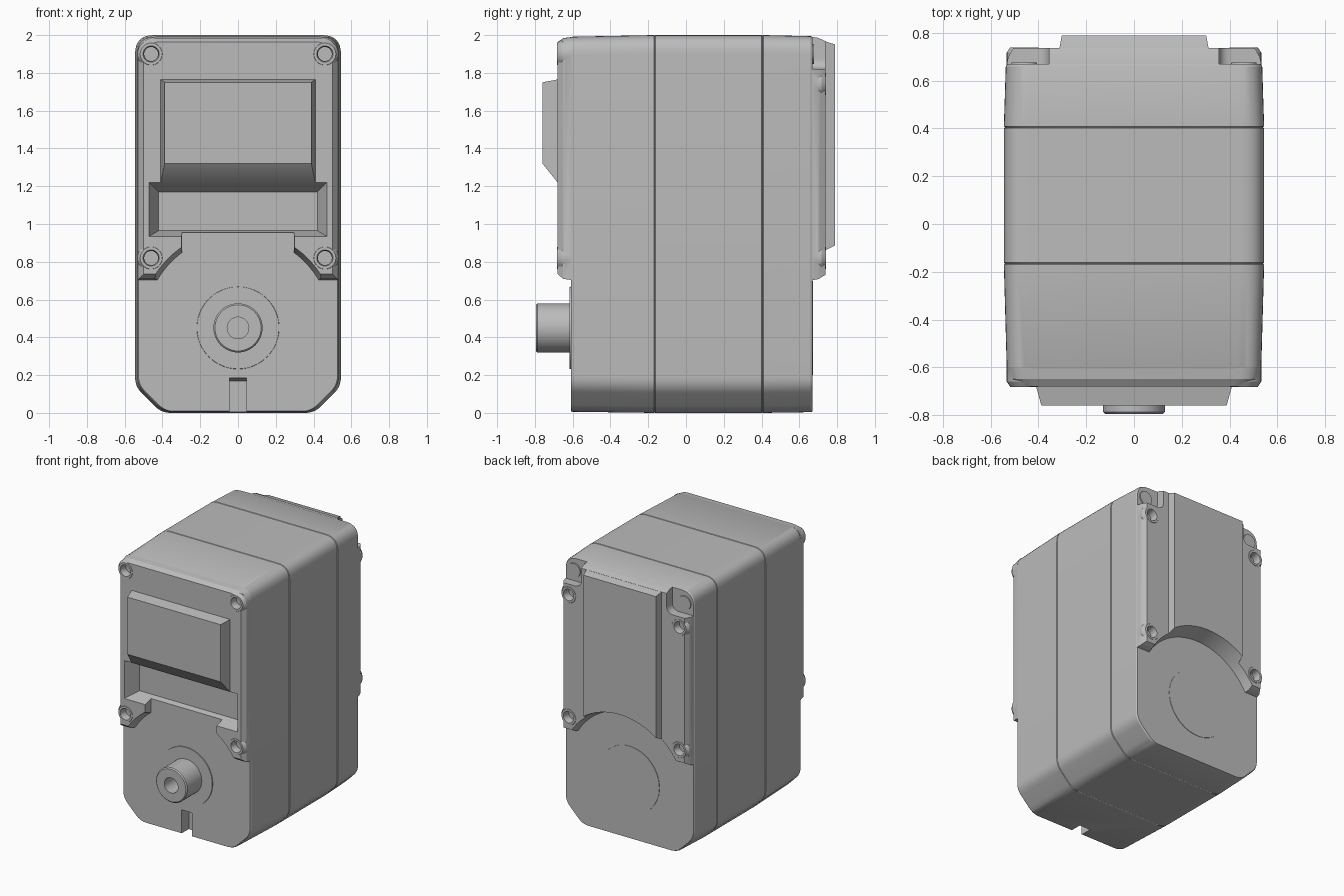
import bpy, bmesh, math
from mathutils import Vector

cube = bpy.data.objects.get("Cube")
if cube:
    bpy.data.objects.remove(cube, do_unlink=True)

grey = bpy.data.materials.new("plain grey")
grey.use_nodes = True
grey.diffuse_color = (0.5, 0.5, 0.5, 1)
grey.node_tree.nodes["Principled BSDF"].inputs["Base Color"].default_value = (0.5, 0.5, 0.5, 1)

AXIS = 0.45       # height of the output shaft
SCREW_X = 0.46


# ---- helpers: outlines are (x, z) lists, lofts run along y ----
def rounded(corners, n=8):
    """Round each (x, z, cut) corner of a polygon."""
    out = []
    for i, (x, z, cut) in enumerate(corners):
        p = Vector((x, z))
        a = p + (Vector(corners[i - 1][:2]) - p).normalized() * cut
        b = p + (Vector(corners[(i + 1) % len(corners)][:2]) - p).normalized() * cut
        if cut == 0:
            out.append(p)
            continue
        for k in range(n + 1):
            t = k / n
            out.append(a * (1 - t) ** 2 + p * 2 * t * (1 - t) + b * t * t)
    return out


def rect(x0, x1, z0, z1, top=0.0, bottom=0.0):
    return rounded([(x0, z0, bottom), (x1, z0, bottom), (x1, z1, top), (x0, z1, top)])


def circle(r, x=0.0, z=AXIS, n=48):
    return [Vector((x + r * math.cos(a), z + r * math.sin(a)))
            for a in (2 * math.pi * k / n for k in range(n))]


def body_outline(inset):
    w, lo, hi, c = 0.545 - inset, inset * 0.5, 2 - inset * 0.7, 0.14
    return rounded([(-w + c, lo, 0.05), (w - c, lo, 0.05), (w, lo + c, 0.05),
                    (w, hi, 0.1), (-w, hi, 0.1), (-w, lo + c, 0.05)])


def plate_outline(inset):
    w = 0.545 - inset
    return rect(-w, w, 0.69 + inset, 2 - inset * 0.8, top=0.09)


def loft(name, sections):
    """Solid through (y, outline) sections with capped ends."""
    bm = bmesh.new()
    rings = [[bm.verts.new((p.x, y, p.y)) for p in outline] for y, outline in sections]
    for a, b in zip(rings, rings[1:]):
        for i in range(len(a)):
            bm.faces.new((a[i - 1], a[i], b[i], b[i - 1]))
    bm.faces.new(rings[0])
    bm.faces.new(rings[-1])
    bmesh.ops.recalc_face_normals(bm, faces=bm.faces)
    mesh = bpy.data.meshes.new(name)
    bm.to_mesh(mesh)
    bm.free()
    mesh.materials.append(grey)
    obj = bpy.data.objects.new(name, mesh)
    bpy.context.collection.objects.link(obj)
    return obj


def combine(obj, tool, operation="DIFFERENCE"):
    """Apply a boolean and remove the tool."""
    bpy.context.view_layer.objects.active = obj
    mod = obj.modifiers.new("boolean", "BOOLEAN")
    mod.operation, mod.object, mod.solver = operation, tool, "EXACT"
    bpy.ops.object.modifier_apply(modifier=mod.name)
    bpy.data.objects.remove(tool, do_unlink=True)


def screw_corners(plate, heights, side, base, top):
    """Bosses with countersunk holes; side is the y direction they face."""
    spots = [(sx * SCREW_X, z) for sx in (-1, 1) for z in heights]
    for x, z in spots:
        boss = loft("boss", [(base, circle(0.073, x, z, 32)), (top - side * 0.02, circle(0.073, x, z, 32)),
                             (top + side * 0.002, circle(0.058, x, z, 32))])
        combine(plate, boss, "UNION")
    for x, z in spots:
        hole = loft("hole", [(top + side * 0.02, circle(0.048, x, z, 24)), (top - side * 0.02, circle(0.037, x, z, 24)),
                             (top - side * 0.055, circle(0.037, x, z, 24))])
        combine(plate, hole)


def recess_cutter():
    return loft("recess", [(-0.702, rect(-0.48, 0.48, 0.929, 1.23)),
                           (-0.57, rect(-0.42, 0.42, 0.965, 1.17))])


# ---- housing: three shells parted by fine grooves ----
front_cover = loft("front_cover", [(-0.61, body_outline(0.018)), (-0.6, body_outline(0.012)),
                                   (-0.17, body_outline(0)), (-0.166, body_outline(0.005))])
loft("middle_housing", [(-0.166, body_outline(0.005)), (-0.162, body_outline(0)),
                        (0.401, body_outline(0)), (0.405, body_outline(0.005))])
loft("back_cover", [(0.405, body_outline(0.005)), (0.409, body_outline(0)),
                    (0.66, body_outline(0.008)), (0.67, body_outline(0.014))])
combine(front_cover, recess_cutter())
combine(front_cover, loft("slot", [(-0.7, rect(-0.045, 0.045, -0.1, 0.2)),
                                   (-0.52, rect(-0.045, 0.045, -0.1, 0.17))]))

# ---- front plate with shaft clearance and wide recess ----
front_plate = loft("front_plate", [(-0.6, plate_outline(0.012)), (-0.65, plate_outline(0.02)),
                                   (-0.68, plate_outline(0.045))])
screw_corners(front_plate, (0.82, 1.9), -1, -0.6, -0.68)
combine(front_plate, loft("clearance", [(-0.72, circle(0.535, n=96)), (-0.59, circle(0.49, n=96))]))
combine(front_plate, loft("gap", [(-0.72, rect(-0.3, 0.3, 0.6, 1.1)), (-0.59, rect(-0.295, 0.295, 0.6, 1.1))]))
combine(front_plate, recess_cutter())

# ---- raised block on the front ----
loft("front_block", [(-0.67, rect(-0.41, 0.41, 1.215, 1.767)), (-0.68, rect(-0.41, 0.41, 1.22, 1.765)),
                     (-0.76, rect(-0.388, 0.388, 1.32, 1.75))])

# ---- output shaft ----
loft("shaft_seat", [(-0.6, circle(0.22)), (-0.616, circle(0.217))])
shaft = loft("output_shaft", [(-0.6, circle(0.13)), (-0.787, circle(0.13)), (-0.795, circle(0.122))])
combine(shaft, loft("bore", [(-0.82, circle(0.057)), (-0.64, circle(0.057))]))


# ---- back plate and centre panel, both cleared by a tapered arc ----
def back_arc():
    return loft("arc", [(0.6, circle(0.475, n=96)), (0.82, circle(0.54, n=96))])


back_plate = loft("back_plate", [(0.66, plate_outline(0.01)), (0.7, plate_outline(0.018)),
                                 (0.738, plate_outline(0.04))])
screw_corners(back_plate, (0.82, 1.74), 1, 0.66, 0.738)
combine(back_plate, back_arc())
for s in (-1, 1):
    x0, x1 = sorted((s * 0.355, s * 0.7))
    combine(back_plate, loft("pocket", [(0.65, rect(x0, x1, 1.82, 2.2, bottom=0.06)),
                                        (0.8, rect(x0, x1, 1.82, 2.2, bottom=0.06))]))
    loft("pocket_screw_" + ("right" if s < 0 else "left"),
         [(0.66, circle(0.055, s * SCREW_X, 1.9, 24)), (0.677, circle(0.052, s * SCREW_X, 1.9, 24))])

back_panel = loft("back_panel", [(0.66, rect(-0.325, 0.325, 0.7, 1.983)), (0.738, rect(-0.312, 0.312, 0.7, 1.967)),
                                 (0.79, rect(-0.302, 0.302, 0.7, 1.95))])
combine(back_panel, back_arc())
loft("back_disc", [(0.66, circle(0.25)), (0.673, circle(0.249))])

# ---- shading ----
for obj in bpy.context.collection.objects:
    if obj.type == "MESH":
        bpy.ops.object.select_all(action="DESELECT")
        obj.select_set(True)
        bpy.context.view_layer.objects.active = obj
        bpy.ops.object.shade_smooth_by_angle(angle=math.radians(25))
